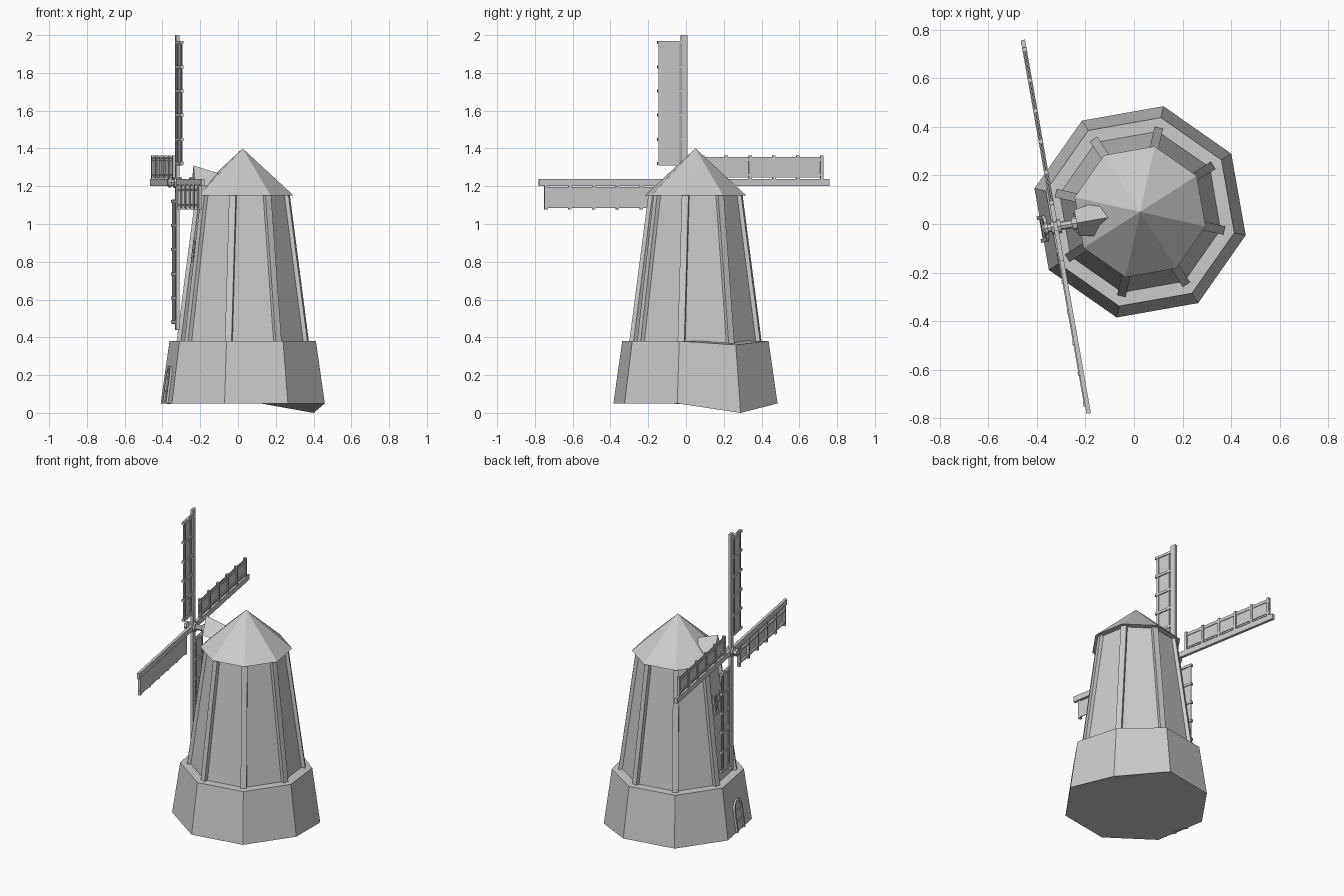
import bpy, bmesh, math
from math import sin, cos, pi, atan
from mathutils import Matrix, Vector

if "Cube" in bpy.data.objects:
    bpy.data.objects.remove(bpy.data.objects["Cube"])

# Local frame of the mill: x points along the sail axle, z up
M = Matrix.Translation((0.025, 0.05, 0)) @ Matrix.Rotation(math.radians(190), 4, 'Z')
T = Matrix.Translation


def make(name, bm, mat=M):
    bmesh.ops.recalc_face_normals(bm, faces=bm.faces)
    bm.transform(mat)
    me = bpy.data.meshes.new(name)
    bm.to_mesh(me)
    bm.free()
    ob = bpy.data.objects.new(name, me)
    bpy.context.collection.objects.link(ob)
    return ob


def add_box(bm, lo, hi, mat=Matrix()):
    lo, hi = Vector(lo), Vector(hi)
    s = Matrix.Diagonal((*(hi - lo), 1))
    bmesh.ops.create_cube(bm, size=1, matrix=mat @ T((lo + hi) / 2) @ s)


def add_axle(bm, x0, x1, r, n=8):
    bmesh.ops.create_cone(bm, cap_ends=True, segments=n, radius1=r, radius2=r, depth=x1 - x0,
                          matrix=T(((x0 + x1) / 2, 0, 1.22)) @ Matrix.Rotation(pi / 2, 4, 'Y'))


def octagon_stack(name, rings, sag=(0, 0)):
    """Loft between two octagons (radius, z); one corner may sag."""
    bm = bmesh.new()
    loops = []
    for (r, z), d in zip(rings, sag):
        loops.append([bm.verts.new((r * cos(pi / 8 + k * pi / 4), r * sin(pi / 8 + k * pi / 4),
                                    z - (d if k == 4 else 0))) for k in range(8)])
    a, b = loops
    for k in range(8):
        j = (k + 1) % 8
        bm.faces.new((a[k], a[j], b[j], b[k]))
    for l in loops:
        bm.faces.new(l[3:6])
        bm.faces.new(l[:4] + l[5:])
    return make(name, bm)


# Stone base with one low corner, and tapered tower
octagon_stack("base", [(0.445, 0.05), (0.397, 0.38)], (0.05, 0.02))
octagon_stack("tower", [(0.343, 0.35), (0.235, 1.17)])

# Corner beams
bm = bmesh.new()
tilt = Matrix.Rotation(-atan(0.105 / 0.79), 4, 'Y')
for k in range(8):
    m = Matrix.Rotation(pi / 8 + k * pi / 4, 4, 'Z') @ T((0.342, 0, 0.36)) @ tilt
    add_box(bm, (-0.02, -0.018, 0), (0.015, 0.018, 0.81), m)
make("corner_beams", bm)

# Pointed cap
bm = bmesh.new()
bmesh.ops.create_cone(bm, cap_ends=True, segments=8, radius1=0.276, radius2=0, depth=0.25,
                      matrix=T((0, 0, 1.275)) @ Matrix.Rotation(pi / 8, 4, 'Z'))
make("cap_roof", bm)

# Gabled dormer over the axle
bm = bmesh.new()
ends = [[bm.verts.new(p) for p in ((x, -w, 1.20), (x, w, 1.20), (x, 0, zt))]
        for x, w, zt in ((0.265, 0.055, 1.31), (0.09, 0.085, 1.255))]
for e in ends:
    bm.faces.new(e)
for i in range(3):
    j = (i + 1) % 3
    bm.faces.new((ends[0][i], ends[0][j], ends[1][j], ends[1][i]))
make("dormer", bm)

# Axle and hub
bm = bmesh.new()
add_axle(bm, 0.15, 0.405, 0.018)
add_axle(bm, 0.265, 0.285, 0.028)
add_axle(bm, 0.33, 0.372, 0.03)
add_axle(bm, 0.385, 0.4, 0.026)
make("axle", bm)

# Four sails: spar, cloth, rails and rungs
for k in range(4):
    m = M @ T((0.352, 0, 1.22)) @ Matrix.Rotation(k * pi / 2, 4, 'X')
    bm = bmesh.new()
    add_box(bm, (-0.009, -0.018, 0), (0.009, 0.018, 0.78))
    make(f"sail_spar_{k}", bm, m)
    bm = bmesh.new()
    add_box(bm, (-0.002, 0.025, 0.09), (0.002, 0.136, 0.75))
    make(f"sail_cloth_{k}", bm, m)
    bm = bmesh.new()
    f = 0.007 if k == 3 else 0
    for y in (0.04, 0.12):
        add_box(bm, (f - 0.006, y - 0.006, 0.09), (f + 0.006, y + 0.006, 0.75))
    for i in range(6):
        z = 0.10 + i * 0.128
        add_box(bm, (f - 0.009, 0.012, z - 0.008), (f + 0.009, 0.142, z + 0.008))
    make(f"sail_frame_{k}", bm, m)


# Arched door, leaning with the base wall
def arch(w, h):
    return [(w, 0)] + [(w * cos(i * pi / 8), h + w * sin(i * pi / 8)) for i in range(9)] + [(-w, 0)]


lean = M @ T((0.411, 0, 0.05)) @ Matrix.Rotation(-atan(0.044 / 0.33), 4, 'Y')
bm = bmesh.new()
loops = [[bm.verts.new((x, y, z)) for y, z in arch(w, 0.145)]
         for x, w in ((-0.01, 0.055), (0.012, 0.055), (0.012, 0.04), (-0.01, 0.04))]
for a, b in zip(loops, loops[1:] + loops[:1]):
    for i in range(len(a) - 1):
        bm.faces.new((a[i], a[i + 1], b[i + 1], b[i]))
for i in (0, -1):
    bm.faces.new([l[i] for l in loops])
make("door_frame", bm, lean)
bm = bmesh.new()
face = bm.faces.new([bm.verts.new((0.003, y, z)) for y, z in arch(0.041, 0.145)])
ext = bmesh.ops.extrude_face_region(bm, geom=[face])
for v in ext["geom"]:
    if isinstance(v, bmesh.types.BMVert):
        v.co.x -= 0.02
add_box(bm, (0, -0.041, 0.06), (0.008, 0.041, 0.072))
add_box(bm, (0, -0.041, 0.13), (0.008, 0.041, 0.142))
make("door", bm, lean)

# Small window on the tower wall above the door
ap = cos(pi / 8)
wm = M @ T(((0.343 - 0.108 * 0.51 / 0.82) * ap, 0, 0.86)) @ Matrix.Rotation(-atan(0.1 / 0.82), 4, 'Y')
bm = bmesh.new()
for s in (-1, 1):
    add_box(bm, (-0.01, s * 0.035 - 0.007, -0.06), (0.01, s * 0.035 + 0.007, 0.06))
    add_box(bm, (-0.01, -0.042, s * 0.055 - 0.007), (0.01, 0.042, s * 0.055 + 0.007))
add_box(bm, (-0.01, -0.004, -0.055), (0.007, 0.004, 0.055))
add_box(bm, (-0.01, -0.035, -0.004), (0.007, 0.035, 0.004))
make("window_frame", bm, wm)
